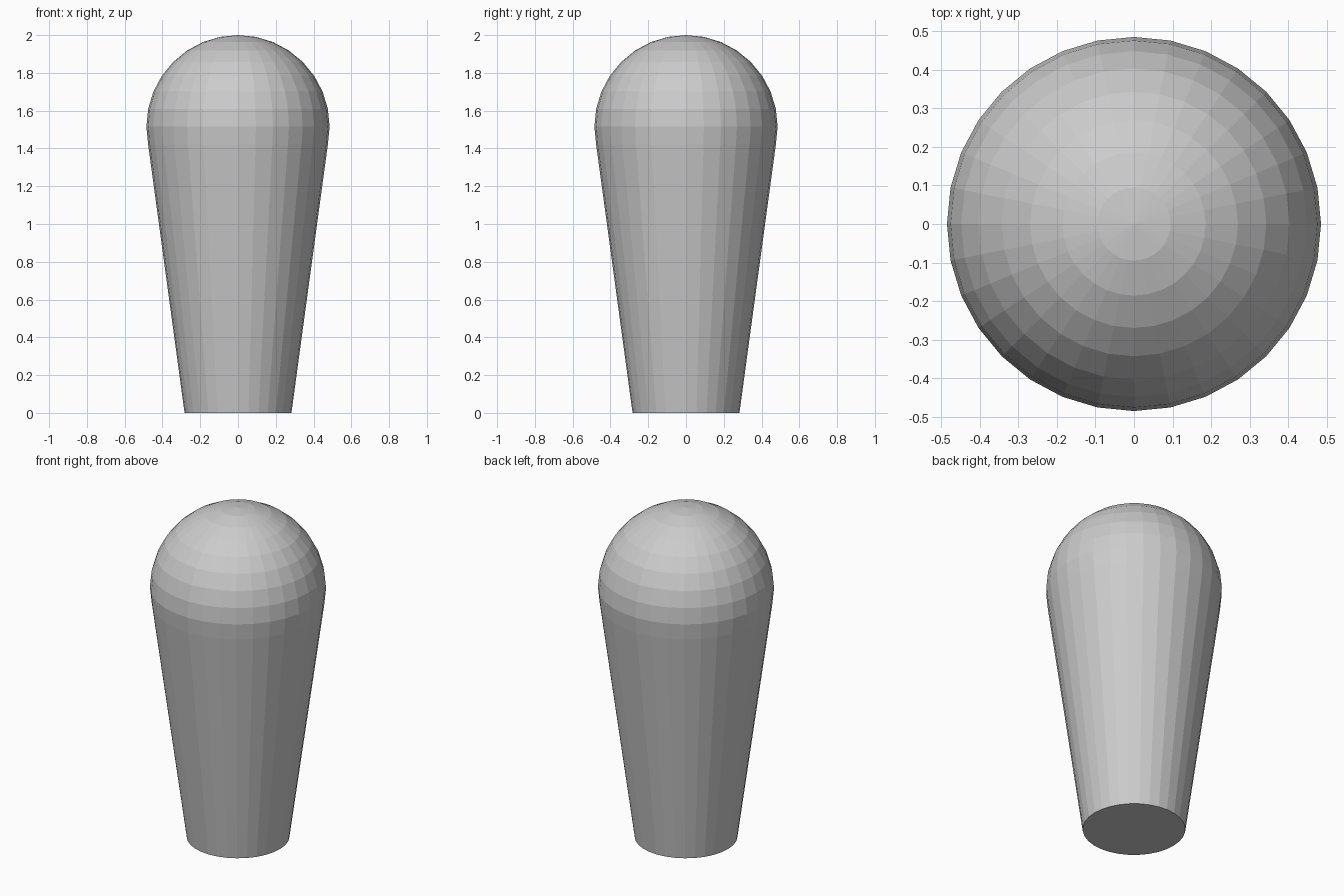
import bpy, bmesh
from math import sin, cos, pi

if "Cube" in bpy.data.objects:
    bpy.data.objects.remove(bpy.data.objects["Cube"])

SEGMENTS = 32
R = 0.485            # dome radius
CENTRE = 2.0 - R     # dome centre height
STEP = pi / 16       # dome ring spacing

# Profile (radius, height): tapered shaft, then dome rings from just below the equator
profile = [(0.283, 0.0)]
profile += [(R * cos(i * STEP), CENTRE + R * sin(i * STEP)) for i in range(-1, 8)]

bm = bmesh.new()
rings = [[bm.verts.new((r * cos(2 * pi * k / SEGMENTS), r * sin(2 * pi * k / SEGMENTS), z))
          for k in range(SEGMENTS)] for r, z in profile]
top = bm.verts.new((0, 0, 2.0))

# Side walls
for low, high in zip(rings, rings[1:]):
    for k in range(SEGMENTS):
        n = (k + 1) % SEGMENTS
        bm.faces.new((low[k], low[n], high[n], high[k]))

# Pole fan and flat base
for k in range(SEGMENTS):
    bm.faces.new((rings[-1][k], rings[-1][(k + 1) % SEGMENTS], top))
bm.faces.new(rings[0][::-1])

mesh = bpy.data.meshes.new("rounded_handle")
bm.to_mesh(mesh)
bm.free()
bpy.context.collection.objects.link(bpy.data.objects.new("rounded_handle", mesh))
